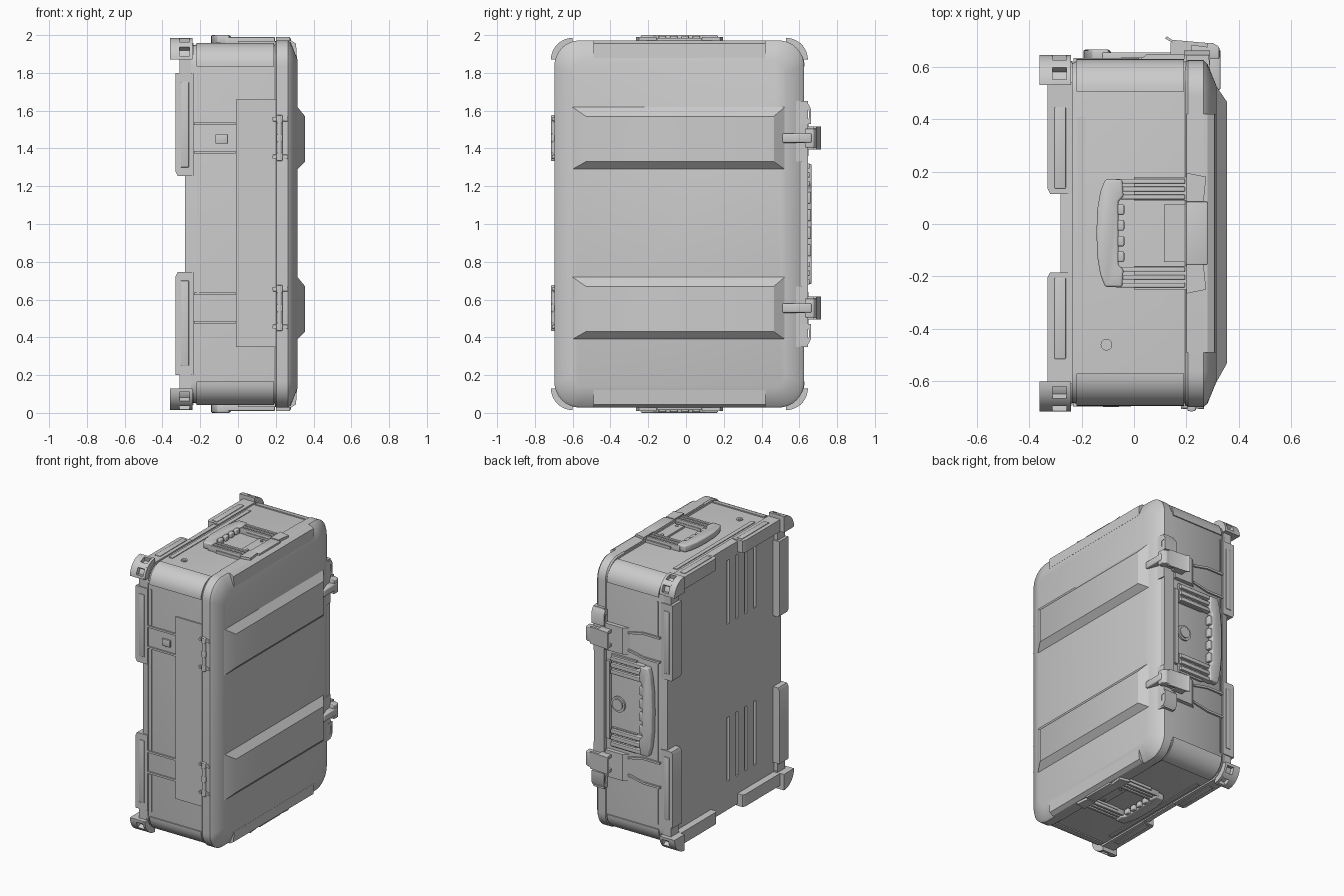
import bpy, bmesh
from math import cos, sin, pi, radians
from mathutils import Vector

if "Cube" in bpy.data.objects:
    bpy.data.objects.remove(bpy.data.objects["Cube"])

YC = -0.035                      # case centre line in y (latches shift the bounds)


def make(name, rings, bevel=0, put=None):
    """Solid skinned over matching rings of points, capped at both ends."""
    bm = bmesh.new()
    vs = [[bm.verts.new(put(*p) if put else p) for p in r] for r in rings]
    n = len(vs[0])
    for a, b in zip(vs, vs[1:]):
        for i in range(n):
            bm.faces.new((a[i], a[(i + 1) % n], b[(i + 1) % n], b[i]))
    bm.faces.new(vs[0][::-1])
    bm.faces.new(vs[-1])
    bmesh.ops.recalc_face_normals(bm, faces=bm.faces)
    if bevel:
        bmesh.ops.bevel(bm, geom=bm.edges[:], offset=bevel, segments=3, profile=0.5, affect='EDGES')
    me = bpy.data.meshes.new(name)
    bm.to_mesh(me)
    bm.free()
    ob = bpy.data.objects.new(name, me)
    bpy.context.collection.objects.link(ob)
    return ob


def prism(name, pts, axis, a, b, bevel=0, put=None):
    def lift(p, t):
        q = list(p)
        q.insert('xyz'.index(axis), t)
        return q
    return make(name, [[lift(p, t) for p in pts] for t in (a, b)], bevel, put)


def box(name, x0, x1, y0, y1, z0, z1, bevel=0, put=None):
    return prism(name, [(x0, y0), (x1, y0), (x1, y1), (x0, y1)], 'z', z0, z1, bevel, put)


def disc(name, c, r, axis, a, b, put=None, n=24):
    pts = [(c[0] + r * cos(2 * pi * i / n), c[1] + r * sin(2 * pi * i / n)) for i in range(n)]
    return prism(name, pts, axis, a, b, 0, put)


def rounded(x, y0, y1, z0, z1, r, n=8):
    """Rounded rectangle ring in the yz plane."""
    out = []
    for k, (cy, cz) in enumerate([(y1 - r, z1 - r), (y0 + r, z1 - r), (y0 + r, z0 + r), (y1 - r, z0 + r)]):
        for i in range(n + 1):
            a = pi / 2 * (k + i / n)
            out.append((x, cy + r * cos(a), cz + r * sin(a)))
    return out


def loft(name, *secs):
    return make(name, [rounded(*s) for s in secs])


def sector(name, cy, cz, sy, sz, r, x0, x1, a0=0, a1=90, rin=0, n=10):
    """Corner quadrant (solid, or a ring when rin is set) extruded along x."""
    ang = [radians(a0 + (a1 - a0) * i / n) for i in range(n + 1)]
    pts = [(cy + sy * r * cos(a), cz + sz * r * sin(a)) for a in ang]
    pts += [(cy + sy * rin * cos(a), cz + sz * rin * sin(a)) for a in ang[::-1]] if rin else [(cy, cz)]
    return prism(name, pts, 'x', x0, x1)


def cut(ob, cutters):
    for c in cutters:
        m = ob.modifiers.new('cut', 'BOOLEAN')
        m.operation, m.solver, m.object = 'DIFFERENCE', 'EXACT', c
        bpy.context.view_layer.objects.active = ob
        bpy.ops.object.modifier_apply(modifier=m.name)
        bpy.data.objects.remove(c)


# Shell: base tray, back plate and lid with sloped rim
loft('body', (-0.24, -0.68, 0.61, 0.055, 1.945, 0.115), (-0.22, -0.685, 0.62, 0.05, 1.95, 0.115),
     (0.2, -0.685, 0.62, 0.05, 1.95, 0.115))
back = loft('back_plate', (-0.28, -0.68, 0.61, 0.055, 1.945, 0.11), (-0.235, -0.685, 0.62, 0.045, 1.955, 0.115))
loft('lid', (0.195, -0.69, 0.615, 0.035, 1.965, 0.13), (0.205, -0.697, 0.625, 0.028, 1.972, 0.135),
     (0.265, -0.697, 0.625, 0.028, 1.972, 0.135), (0.28, -0.685, 0.61, 0.04, 1.96, 0.13),
     (0.315, -0.6, 0.525, 0.13, 1.87, 0.07))

# Vertical slots in the back plate
cut(back, [box('slot', -0.3, -0.262, y - 0.014, y + 0.014, z, z + 0.46)
           for y in (-0.08, -0.18, -0.28, -0.38) for z in (0.26, 1.39)])

# Two raised ridges across the lid
for z in (0.39, 1.29):
    ring = lambda x, y0, y1, a, b: [(x, y0, a), (x, y1, a), (x, y1, b), (x, y0, b)]
    make('lid_ridge', [ring(0.31, -0.61, 0.53, z - 0.005, z + 0.335), ring(0.355, -0.53, 0.465, z + 0.04, z + 0.28)])

# Corner guards, feet and back rails on all four corners
for sz in (-1, 1):
    Z = lambda d: 1 + sz * d
    for sy in (-1, 1):
        Y = lambda d: YC + sy * d
        sector('corner_guard', (-0.57 if sy < 0 else 0.505), Z(0.835), sy, sz, 0.123, -0.22, 0.19, rin=0.09)
        fy, fz, r = Y(0.565), Z(0.87), 0.115
        sector('foot_outer', fy, fz, sy, sz, r, -0.36, -0.31)
        sector('foot_inner', fy, fz, sy, sz, r, -0.257, -0.24)
        sector('foot_core', fy, fz, sy, sz, 0.085, -0.315, -0.25)
        for a in (0, 35, 80):
            sector('foot_web', fy, fz, sy, sz, r, -0.315, -0.25, a, a + (20 if a == 35 else 10), rin=0.07)
        prof = [(-0.235, 0.255), (-0.32, 0.255), (-0.33, 0.275), (-0.33, 0.8), (-0.235, 0.8)]
        prism('upright_rail', [(x, Z(d)) for x, d in prof], 'y', Y(0.555), Y(0.657))
        prof = [(-0.235, 0.15), (-0.32, 0.15), (-0.33, 0.17), (-0.33, 0.575), (-0.235, 0.575)]
        prism('cross_rail', [(x, Y(d)) for x, d in prof], 'z', Z(0.87), Z(0.957))
        box('rail_neck', -0.31, -0.25, Y(0.565), Y(0.65), Z(0.79), Z(0.88))
        box('rail_corner', -0.31, -0.25, Y(0.56), Y(0.58), Z(0.86), Z(0.95))
        # Long pads let into the outside of the rails
        box('cross_rail_pad', -0.303, -0.26, Y(0.17), Y(0.48), Z(0.95), Z(0.962), 0.004)
        box('upright_rail_pad', -0.303, -0.26, Y(0.65), Y(0.661), Z(0.3), Z(0.75), 0.004)
    # Strip and lid block on the top and bottom walls
    box('wall_strip', -0.215, -0.185, -0.48, 0.41, Z(0.94), Z(0.955))
    prism('lid_end_block', [(0.2, Z(0.88)), (0.312, Z(0.88)), (0.307, Z(0.955)), (0.28, Z(0.972)), (0.2, Z(0.972))],
          'y', -0.49, 0.42)
disc('pressure_valve', (-0.105, -0.46), 0.022, 'z', 1.94, 1.956)
disc('valve_core', (-0.105, -0.46), 0.012, 'z', 1.95, 1.96)

# Hinge side: panel, ribs, tag block and hinges
box('hinge_panel', -0.01, 0.202, -0.694, -0.66, 0.35, 1.66)
box('tag_block', -0.12, -0.055, -0.697, -0.68, 1.425, 1.475, 0.004)
for z in (0.555, 1.455):
    for d in (-0.075, 0.075):
        box('hinge_side_rib', -0.232, -0.012, -0.695, -0.67, z + d - 0.007, z + d + 0.007)
    disc('hinge_pin', (0.22, -0.7), 0.015, 'z', z - 0.12, z + 0.12)
    for d in (-0.1, 0, 0.1):
        box('hinge_knuckle', 0.204, 0.236, -0.713, -0.68, z + d - 0.022, z + d + 0.022, 0.006)
    for d in (-0.1, 0.1):
        box('hinge_leaf', 0.185, 0.262, -0.703, -0.68, z + d - 0.012, z + d + 0.012, 0.003)
        for x in (0.19, 0.256):
            disc('hinge_screw', (x, z + d), 0.01, 'y', -0.706, -0.685)
for z0, z1 in ((0.2, 0.47), (0.63, 1.37), (1.54, 1.8)):
    box('hinge_side_bead', -0.217, -0.207, -0.69, -0.68, z0, z1)
    box('latch_side_bead', -0.217, -0.207, 0.61, 0.626, z0, z1)

# Latch side: raised panels, lock tabs, ribs and latches
box('latch_panel_middle', 0.2, 0.28, 0.58, 0.645, 0.6, 1.4)
for s in (-1, 1):
    Z = lambda d: 1 + s * d
    prism('latch_panel', [(0.0, 0.61), (0.05, 0.648), (0.19, 0.648), (0.19, 0.61)], 'z', Z(0.36), Z(0.55))
    prism('lid_latch_panel', [(0.2, 0.54), (0.295, 0.54), (0.285, 0.645), (0.2, 0.645)], 'z', Z(0.33), Z(0.65))
    tab = prism('lock_tab', [(0.6, Z(0.53)), (0.662, Z(0.53)), (0.662, Z(0.61)), (0.645, Z(0.64)), (0.6, Z(0.64))],
                'x', 0.19, 0.29)
    cut(tab, [box('hole', 0.1, 0.4, 0.627, 0.65, Z(0.555), Z(0.605), 0.005)])
    zc = 1.455 if s > 0 else 0.555
    box('latch_strap', 0.27, 0.33, 0.51, 0.665, zc - 0.025, zc + 0.025, 0.008)
    prism('latch_hook', [(0.19, 0.63), (0.325, 0.63), (0.325, 0.675), (0.3, 0.69), (0.19, 0.69)],
          'z', zc - 0.05, zc + 0.05, 0.005)
    prism('latch_lever', [(0.15, 0.69), (0.28, 0.673), (0.28, 0.69), (0.145, 0.702), (0.125, 0.715), (0.118, 0.707)],
          'z', zc - 0.06, zc + 0.06)
    for d in (-0.05, 0.05):
        box('latch_cheek', 0.14, 0.22, 0.63, 0.692, zc + d - 0.01, zc + d + 0.01)
        prism('latch_side_rib', [(-0.23, zc + d * 1.6), (-0.1, zc + d * 1.6), (0.02, zc + d * 1.1), (0.02, zc + d * 1.4),
                                 (-0.1, zc + d * 1.9), (-0.23, zc + d * 1.9)], 'y', 0.6, 0.632)
disc('seal_boss', (0.1, 0.98), 0.055, 'y', 0.61, 0.632)
disc('seal_boss_cap', (0.1, 0.98), 0.04, 'y', 0.63, 0.64)
box('boss_recess_bar', 0.16, 0.19, 0.61, 0.64, 0.72, 1.28)


# Carry handles: v runs across the case depth, u along the grip, h outwards
def handle(label, put, mounts):
    grip = [(-0.045, -0.205), (-0.11, -0.205), (-0.128, -0.16), (-0.14, -0.09), (-0.143, 0), (-0.14, 0.09),
            (-0.128, 0.16), (-0.11, 0.205), (-0.045, 0.205), (-0.04, 0.14), (-0.06, 0.12), (-0.06, -0.12), (-0.04, -0.14)]
    prism(label + '_grip', grip, 'z', -0.002, 0.045, 0.009, put)
    for u in (-0.09, -0.03, 0.03, 0.09):
        box(label + '_finger_pad', -0.085, -0.037, u - 0.02, u + 0.02, 0.004, 0.04, 0.006, put)
    for s in (-1, 1):
        for u in (0.138, 0.168, 0.198):
            box(label + '_arm_bar', -0.07, 0.195, s * (u - 0.009), s * (u + 0.009), -0.01, 0.034, 0.004, put)
        box(label + '_arm_base', 0.0, 0.2, s * 0.125, s * 0.215, -0.01, 0.014, 0, put)
        if mounts:
            prism(label + '_lid_mount', [(0.2, s * 0.12), (0.265, s * 0.12), (0.275, s * 0.215), (0.2, s * 0.23)],
                  'z', -0.01, 0.034, 0, put)
            disc(label + '_screw', (0.155, s * 0.083), 0.011, 'z', 0, 0.014, put)
    if mounts:
        box(label + '_plate', 0.115, 0.195, -0.11, 0.11, -0.01, 0.009, 0, put)
        box(label + '_lid_centre', 0.2, 0.28, -0.12, 0.12, -0.01, 0.03, 0.004, put)


handle('top_handle', lambda v, u, h: (v, YC + u, 1.955 + h), True)
handle('bottom_handle', lambda v, u, h: (v, YC + u, 0.045 - h), True)
handle('side_handle', lambda v, u, h: (v - 0.05, 0.62 + h, 1.0 + u * 1.55), False)

# Smooth the rounded parts, keep the creases sharp
bpy.ops.object.select_all(action='SELECT')
bpy.context.view_layer.objects.active = bpy.data.objects['body']
bpy.ops.object.shade_smooth_by_angle(angle=radians(30))
